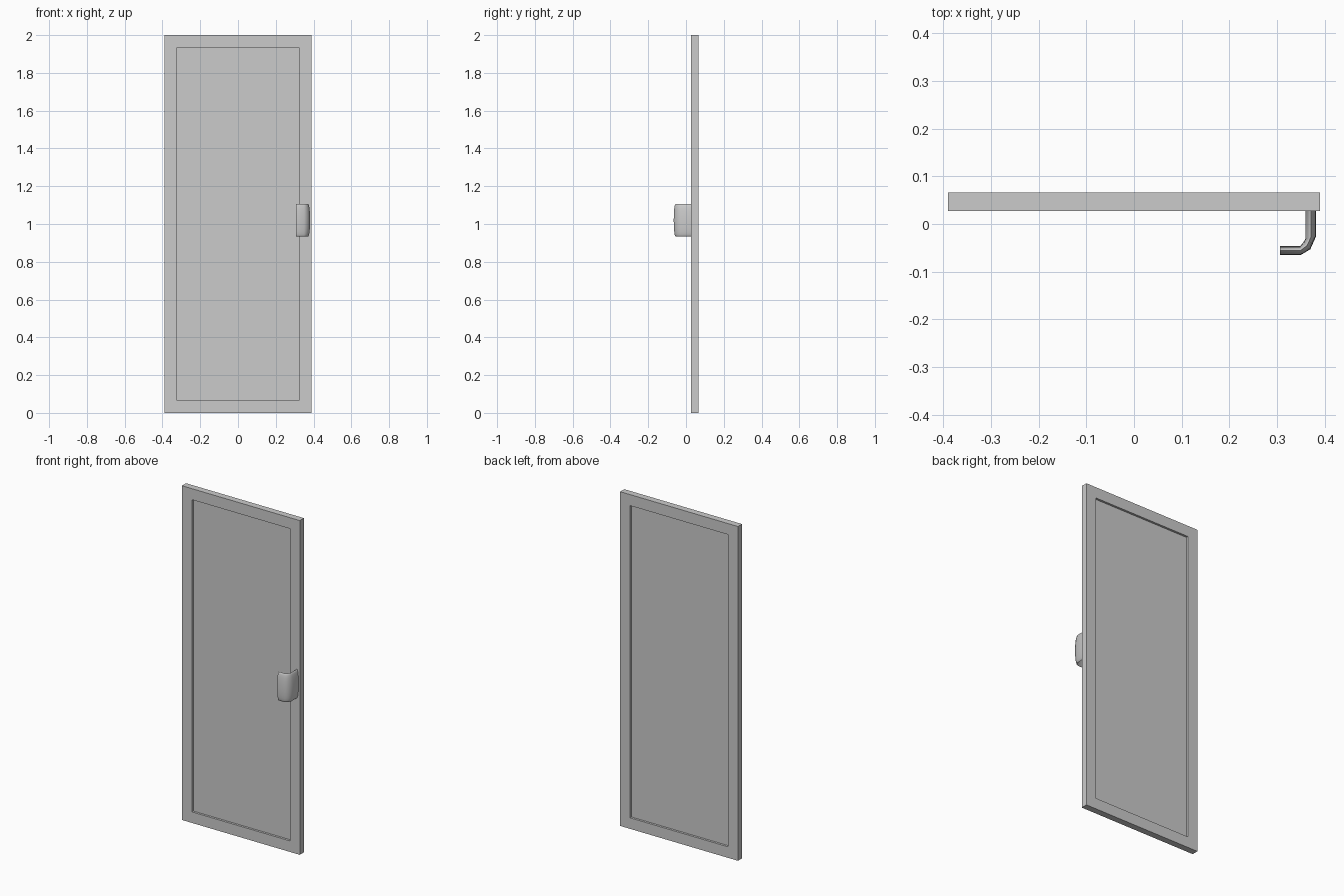
import bpy, bmesh, math
from mathutils import Vector

if "Cube" in bpy.data.objects:
    bpy.data.objects.remove(bpy.data.objects["Cube"])


def make_object(name, bm):
    bmesh.ops.recalc_face_normals(bm, faces=bm.faces)
    mesh = bpy.data.meshes.new(name)
    bm.to_mesh(mesh)
    bm.free()
    obj = bpy.data.objects.new(name, mesh)
    bpy.context.collection.objects.link(obj)
    return obj


# Door leaf: a slab with a recessed panel on both faces
WIDTH, HEIGHT, Y0, Y1 = 0.78, 2.0, 0.027, 0.066
BORDER, RECESS = 0.066, 0.013

bm = bmesh.new()
bmesh.ops.create_cube(bm, size=1)
bmesh.ops.scale(bm, vec=(WIDTH, Y1 - Y0, HEIGHT), verts=bm.verts)
bmesh.ops.translate(bm, vec=(0, (Y0 + Y1) / 2, HEIGHT / 2), verts=bm.verts)
bm.normal_update()
for face in [f for f in bm.faces if abs(f.normal.y) > 0.9]:
    inward = -face.normal.copy()
    bmesh.ops.inset_region(bm, faces=[face], thickness=BORDER, use_even_offset=True)
    inner = bmesh.ops.extrude_discrete_faces(bm, faces=[face])["faces"][0]
    bmesh.ops.translate(bm, vec=inward * RECESS, verts=inner.verts)
make_object("door_panel", bm)

# Handle: tall flattened oval swept round an L bend (outer, inner edge pairs in plan)
PLAN = [((0.382, 0.028), (0.360, 0.028)),
        ((0.382, -0.026), (0.360, -0.031)),
        ((0.370, -0.053), (0.3555, -0.038)),
        ((0.350, -0.065), (0.349, -0.046)),
        ((0.306, -0.065), (0.306, -0.046))]
CENTRE_Z, HALF_Z, SIDES = 1.02, 0.086, 24

bm = bmesh.new()
rings = []
for outer, inner in PLAN:
    o, i = Vector((*outer, 0)), Vector((*inner, 0))
    mid, half = (o + i) / 2, (o - i) / 2
    ring = []
    for k in range(SIDES):
        a = math.tau * k / SIDES
        p = mid + half * math.cos(a)
        p.z = CENTRE_Z + HALF_Z * math.sin(a)
        ring.append(bm.verts.new(p))
    rings.append(ring)
for a, b in zip(rings, rings[1:]):
    for k in range(SIDES):
        n = (k + 1) % SIDES
        bm.faces.new((a[k], a[n], b[n], b[k]))
bm.faces.new(rings[0])
bm.faces.new(rings[-1])
handle = make_object("door_handle", bm)

# Smooth the handle, keeping its cut ends crisp
bpy.context.view_layer.objects.active = handle
handle.select_set(True)
bpy.ops.object.shade_smooth_by_angle(angle=math.radians(60))
